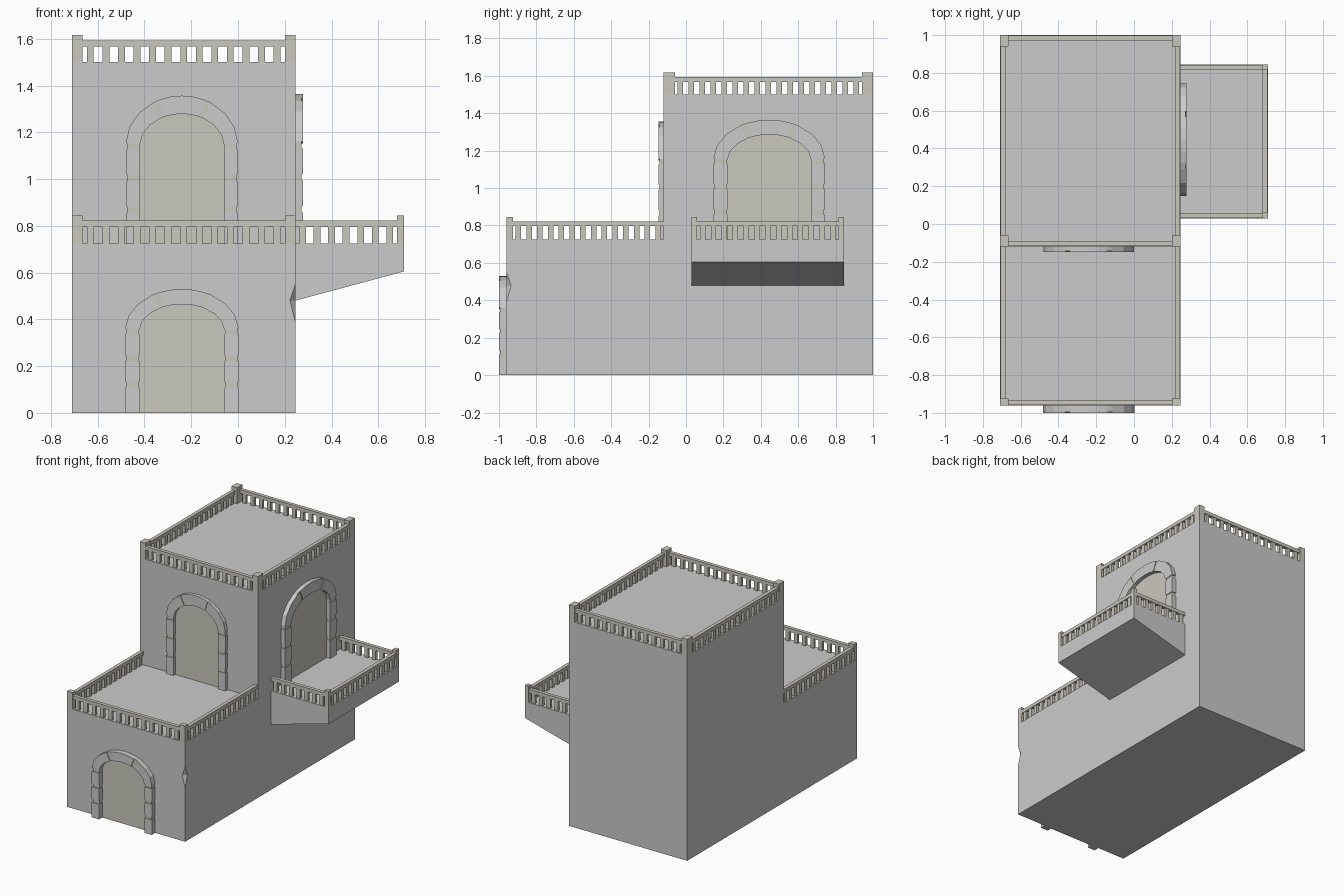
import bpy, bmesh
from math import cos, sin, radians
from mathutils import Vector

if "Cube" in bpy.data.objects:
    bpy.data.objects.remove(bpy.data.objects["Cube"])

olive = bpy.data.materials.new("dark_stone")
olive.diffuse_color = (0.59, 0.577, 0.51, 1)
olive.use_nodes = True
olive.node_tree.nodes["Principled BSDF"].inputs["Base Color"].default_value = olive.diffuse_color


def finish(name, bm, mat=None):
    bmesh.ops.recalc_face_normals(bm, faces=bm.faces)
    me = bpy.data.meshes.new(name)
    bm.to_mesh(me)
    bm.free()
    ob = bpy.data.objects.new(name, me)
    bpy.context.collection.objects.link(ob)
    if mat:
        me.materials.append(mat)
    return ob


def prism(bm, pts, w0, w1, frame):
    """Extrude a 2D outline from w0 to w1; frame maps (u, v, w) to xyz."""
    a = [bm.verts.new(frame(u, v, w0)) for u, v in pts]
    b = [bm.verts.new(frame(u, v, w1)) for u, v in pts]
    bm.faces.new(a)
    bm.faces.new(b[::-1])
    for i in range(len(a)):
        j = (i + 1) % len(a)
        bm.faces.new((a[i], a[j], b[j], b[i]))


def box(bm, x0, x1, y0, y1, z0, z1):
    prism(bm, [(x0, y0), (x1, y0), (x1, y1), (x0, y1)], z0, z1,
          lambda u, v, w: (u, v, w))


# House body: stepped side profile extruded across x
X0, X1, YF, YM, YB = -0.71, 0.245, -0.96, -0.12, 1.0
FLOOR, ROOF = 0.725, 1.5
bm = bmesh.new()
prism(bm, [(YF, 0), (YB, 0), (YB, ROOF), (YM, ROOF), (YM, FLOOR), (YF, FLOOR)],
      X0, X1, lambda u, v, w: (w, u, v))
body = finish("house_body", bm)

# Chip knocked out of the front right corner
bm = bmesh.new()
ring = [bm.verts.new((X1 + dx, YF + dy, 0.48))
        for dx, dy in ((0.023, 0), (0, 0.025), (-0.023, 0), (0, -0.025))]
for z in (0.55, 0.39):
    tip = bm.verts.new((X1, YF, z))
    for i in range(4):
        bm.faces.new((ring[i], ring[(i + 1) % 4], tip))
cutter = finish("chip_cutter", bm)
cutter.hide_render = True
mod = body.modifiers.new("chip", 'BOOLEAN')
mod.operation = 'DIFFERENCE'
mod.object = cutter
bpy.context.view_layer.objects.active = body
bpy.ops.object.modifier_apply(modifier=mod.name)
bpy.data.objects.remove(cutter)

# Balcony slab with sloping underside
BX, BY0, BY1 = 0.71, 0.03, 0.845
bm = bmesh.new()
prism(bm, [(X1, 0.48), (BX, 0.605), (BX, FLOOR), (X1, FLOOR)], BY0, BY1,
      lambda u, v, w: (u, w, v))
finish("balcony", bm)


# Balustrades: top rail plus evenly spaced balusters
def railing(name, a, b, z, n, h):
    bm = bmesh.new()
    a, b = Vector(a), Vector(b)
    along_x = abs(b.x - a.x) > abs(b.y - a.y)

    def bar(p, q, half, z0, z1):
        px, py = (0, half) if along_x else (half, 0)
        box(bm, min(p.x, q.x) - px, max(p.x, q.x) + px,
            min(p.y, q.y) - py, max(p.y, q.y) + py, z0, z1)

    bar(a, b, 0.013, z + h - 0.026, z + h)
    d = (b - a).normalized() * 0.0145
    for i in range(n):
        c = a.lerp(b, (i + 0.5) / n)
        bar(c - d, c + d, 0.010, z, z + h - 0.026)
    finish(name, bm, olive)


def posts(name, corners, sx, sy, z, h):
    bm = bmesh.new()
    for x, y, dx, dy in corners:
        xs, ys = sorted((x, x + dx * sx)), sorted((y, y + dy * sy))
        box(bm, *xs, *ys, z, z + h)
    finish(name, bm, olive)


I = 0.016
# Roof
posts("roof_posts", [(X0, YM, 1, 1), (X1, YM, -1, 1), (X0, YB, 1, -1), (X1, YB, -1, -1)],
      0.045, 0.06, ROOF, 0.117)
for nm, y in (("front", YM + I), ("back", YB - I)):
    railing("roof_rail_" + nm, (X0 + .045, y), (X1 - .045, y), ROOF, 13, 0.093)
for nm, x in (("left", X0 + I), ("right", X1 - I)):
    railing("roof_rail_" + nm, (x, YM + .06), (x, YB - .06), ROOF, 17, 0.093)
# Terrace
posts("terrace_posts", [(X0, YF, 1, 1), (X1, YF, -1, 1)], 0.045, 0.035, FLOOR, 0.12)
railing("terrace_rail_front", (X0 + .045, YF + I), (X1 - .045, YF + I), FLOOR, 13, 0.097)
for nm, x in (("left", X0 + I), ("right", X1 - I)):
    railing("terrace_rail_" + nm, (x, YF + .035), (x, YM), FLOOR, 14, 0.097)
# Balcony
posts("balcony_posts", [(BX, BY0, -1, 1), (BX, BY1, -1, -1)], 0.03, 0.03, FLOOR, 0.12)
railing("balcony_rail_outer", (BX - I, BY0 + .03), (BX - I, BY1 - .03), FLOOR, 13, 0.097)
for nm, y in (("front", BY0 + I), ("back", BY1 - I)):
    railing("balcony_rail_" + nm, (X1, y), (BX - .03, y), FLOOR, 7, 0.097)


# Arched doorways: unit-sized outline scaled by half width and height
def outer(t):
    return (cos(radians(t)), 0.67 + 0.33 * sin(radians(t)))


def inner(t):
    return (0.75 * cos(radians(t)), 0.66 + 0.217 * sin(radians(t)))


def doorway(name, half, height, depth, place):
    def frame(u, v, w):
        return place(u * half, v * height, w)

    stone, mortar, door = bmesh.new(), bmesh.new(), bmesh.new()

    def arch(bm, t0, t1, n, d):
        ts = [t0 + (t1 - t0) * i / n for i in range(n + 1)]
        prism(bm, [outer(t) for t in ts] + [inner(t) for t in reversed(ts)], -0.002, d, frame)

    for s in (-1, 1):
        # jamb blocks with recessed joints
        for v0, v1, bm, k in ((0, .205, stone, 0), (.205, .25, mortar, 1), (.25, .42, stone, 0),
                              (.42, .465, mortar, 1), (.465, .635, stone, 0),
                              (.635, .68, mortar, 1)):
            i, o = (0.76, 0.98) if k else (0.75, 1.0)
            prism(bm, [(s * i, v0), (s * o, v0), (s * o, v1), (s * i, v1)],
                  -0.002, depth * (0.85 if k else 1), frame)
    # voussoirs, keystone and the joints between
    for t0, t1, n, bm in ((2, 59, 3, stone), (66, 114, 4, stone), (121, 178, 3, stone),
                          (59, 66, 1, mortar), (114, 121, 1, mortar)):
        arch(bm, t0, t1, n, depth * (0.85 if bm is mortar else 1))
    # door panel
    prism(door, [(-0.77, 0), (0.77, 0)] + [inner(t) for t in range(0, 181, 15)],
          -0.002, 0.004, frame)
    finish(name + "_stones", stone)
    finish(name + "_joints", mortar, olive)
    finish(name + "_panel", door, olive)


doorway("lower_door", 0.243, 0.53, 0.04, lambda u, v, w: (-0.24 + u, YF - w, v))
doorway("terrace_door", 0.24, 0.632, 0.027, lambda u, v, w: (-0.24 + u, YM - w, FLOOR + v))
doorway("balcony_door", 0.298, 0.64, 0.032, lambda u, v, w: (X1 + w, 0.445 + u, FLOOR + v))
